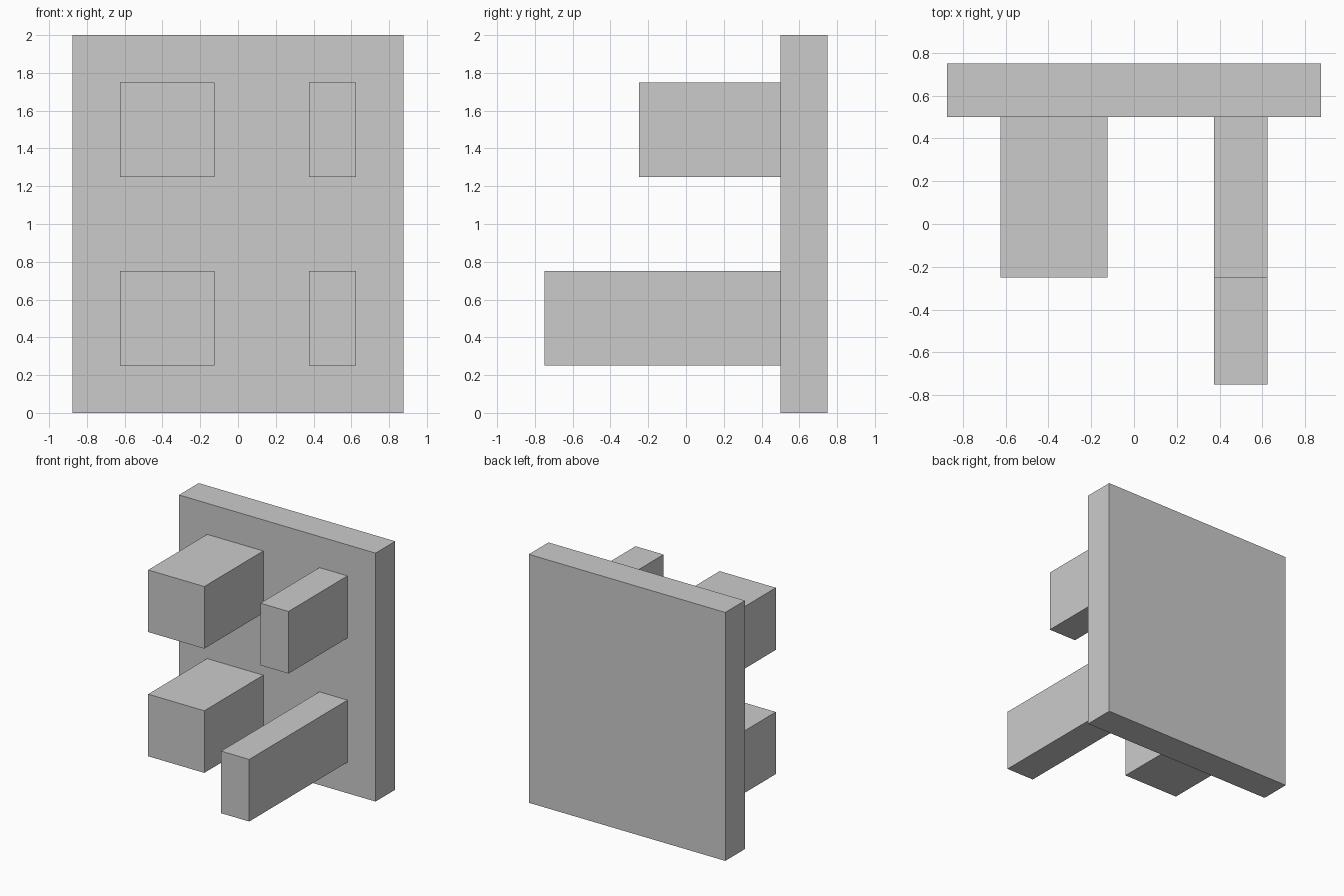
import bpy

if "Cube" in bpy.data.objects:
    bpy.data.objects.remove(bpy.data.objects["Cube"])


def box(name, x, y, z):
    """Add a box spanning the given (min, max) ranges."""
    spans = (x, y, z)
    bpy.ops.mesh.primitive_cube_add(size=1, location=[(a + b) / 2 for a, b in spans])
    obj = bpy.context.object
    obj.name = name
    obj.scale = [b - a for a, b in spans]
    bpy.ops.object.transform_apply(location=False, rotation=False, scale=True)
    return obj


PLATE_FRONT = 0.5
WIDE = (-0.625, -0.125)
NARROW = (0.375, 0.625)
LOWER = (0.25, 0.75)
UPPER = (1.25, 1.75)

# Upright back plate
box("back_plate", (-0.875, 0.875), (PLATE_FRONT, 0.75), (0, 2))

# Four pegs projecting forward; the lower narrow one is longer
for name, x, front, z in (
    ("upper_wide_peg", WIDE, -0.25, UPPER),
    ("lower_wide_peg", WIDE, -0.25, LOWER),
    ("upper_narrow_peg", NARROW, -0.25, UPPER),
    ("lower_narrow_peg", NARROW, -0.75, LOWER),
):
    box(name, x, (front, PLATE_FRONT), z)
